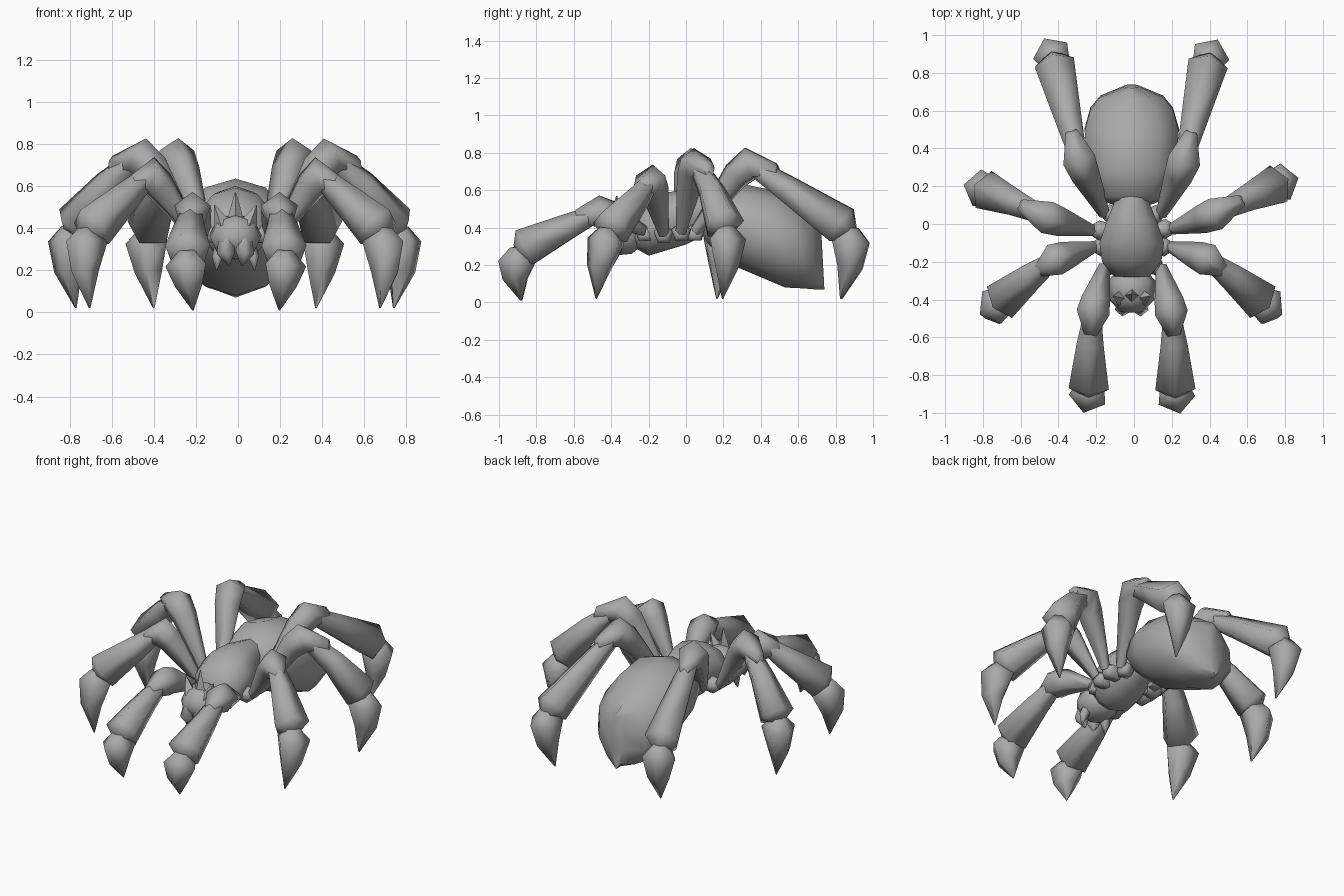
import bpy, bmesh, math
from mathutils import Vector

if "Cube" in bpy.data.objects:
    bpy.data.objects.remove(bpy.data.objects["Cube"])

grey = bpy.data.materials.new("grey")
grey.diffuse_color = (0.4, 0.4, 0.4, 1)
grey.use_nodes = True
grey.node_tree.nodes["Principled BSDF"].inputs["Base Color"].default_value = grey.diffuse_color
SHIFT = -0.012  # body sits slightly off centre


def loft(name, rings, sides, angle=50):
    """Skin rings given as (centre, half axis u, half axis v), closed at both ends."""
    bm = bmesh.new()
    loops = []
    for c, u, v in rings:
        loops.append([bm.verts.new(c + u * math.cos(a) + v * math.sin(a))
                      for a in (2 * math.pi * i / sides for i in range(sides))])
    for a, b in zip(loops, loops[1:]):
        for i in range(sides):
            j = (i + 1) % sides
            bm.faces.new((a[i], a[j], b[j], b[i]))
    bm.faces.new(loops[0][::-1])
    bm.faces.new(loops[-1])
    bmesh.ops.recalc_face_normals(bm, faces=bm.faces)
    me = bpy.data.meshes.new(name)
    bm.to_mesh(me)
    bm.free()
    me.materials.append(grey)
    ob = bpy.data.objects.new(name, me)
    bpy.context.collection.objects.link(ob)
    bpy.context.view_layer.objects.active = ob
    ob.select_set(True)
    bpy.ops.object.shade_smooth_by_angle(angle=math.radians(angle))
    ob.select_set(False)


def body(name, rings, sides):
    """Rings as (top y, top z, bottom y, bottom z, half width)."""
    out = []
    for ty, tz, by, bz, w in rings:
        top, bot = Vector((SHIFT, ty, tz)), Vector((SHIFT, by, bz))
        out.append(((top + bot) / 2, (top - bot) / 2, Vector((w, 0, 0))))
    loft(name, out, sides, 60)


def limb(name, pts, radii, sides=5):
    """Tapered limb through points, with a ridge kept on the upper side."""
    pts = [Vector(p) for p in pts]
    axis = (pts[-1] - pts[0]).normalized()
    out = []
    for i, (p, r) in enumerate(zip(pts, radii)):
        t = (pts[min(i + 1, len(pts) - 1)] - pts[max(i - 1, 0)]).normalized()
        t = (t + axis).normalized()
        flat = Vector((p.x, p.y, 0)).normalized()
        ref = Vector((0, 0, 1)) if abs(t.z) < 0.8 else flat
        u = (ref - t * ref.dot(t)).normalized()
        out.append((p, u * r, t.cross(u) * r))
    loft(name, out, sides, 74)


# Torso
body("abdomen", [(0.12, 0.55, 0.08, 0.37, 0.08), (0.15, 0.58, 0.12, 0.31, 0.19),
                 (0.29, 0.635, 0.27, 0.19, 0.245), (0.47, 0.60, 0.53, 0.08, 0.262),
                 (0.59, 0.53, 0.63, 0.075, 0.23), (0.66, 0.48, 0.69, 0.07, 0.175),
                 (0.72, 0.44, 0.74, 0.07, 0.04)], 10)
body("thorax", [(-0.28, 0.46, -0.27, 0.29, 0.10), (-0.20, 0.54, -0.20, 0.25, 0.165),
                (-0.10, 0.59, -0.10, 0.28, 0.18), (0.02, 0.60, 0.0, 0.31, 0.14),
                (0.13, 0.58, 0.10, 0.36, 0.095), (0.18, 0.57, 0.16, 0.38, 0.085)], 10)
body("head", [(-0.24, 0.42, -0.24, 0.30, 0.07), (-0.31, 0.47, -0.29, 0.26, 0.125),
              (-0.41, 0.46, -0.39, 0.25, 0.12), (-0.47, 0.39, -0.45, 0.29, 0.065)], 8)

# Head spikes, jaws and fangs
limb("centre_spike", [(SHIFT, -0.38, 0.42), (SHIFT, -0.37, 0.57)], [0.045, 0.003], 4)
for s, side in ((1, "right"), (-1, "left")):
    def at(x, y, z):
        return (SHIFT + s * x, y, z)
    limb(side + "_spike", [at(0.06, -0.39, 0.41), at(0.10, -0.38, 0.51)], [0.045, 0.003], 4)
    limb(side + "_jaw", [at(0.04, -0.42, 0.36), at(0.045, -0.445, 0.28),
                         at(0.03, -0.43, 0.22)], [0.04, 0.045, 0.004])
    limb(side + "_fang", [at(0.07, -0.36, 0.31), at(0.085, -0.38, 0.26),
                          at(0.09, -0.39, 0.20)], [0.03, 0.028, 0.003])

# Legs: hip, knee, knee end, ankle, tip, and a small fore-aft offset between sides
LEGS = {
    "front": ((.15, -.22, .38), (.205, -.45, .485), (.22, -.56, .46), (.23, -.90, .265), (.205, -.88, .01), -.008),
    "front_side": ((.20, -.12, .37), (.40, -.185, .66), (.47, -.23, .62), (.71, -.425, .37), (.69, -.48, .02), .0),
    "rear_side": ((.21, -.03, .38), (.43, .035, .75), (.56, .10, .71), (.785, .20, .38), (.755, .18, .02), .02),
    "rear": ((.15, .05, .38), (.275, .32, .75), (.31, .46, .71), (.415, .885, .37), (.385, .83, .02), -.008),
}
for part, (*joints, skew) in LEGS.items():
    for s, side in ((1, "right"), (-1, "left")):
        name = f"{side}_{part}_"
        hip, knee, bend, ankle, tip = [
            Vector((s * x - 0.015 * min(1, abs(x) * 3), y + s * skew * abs(x), z))
            for x, y, z in joints]
        out = Vector((ankle.x - bend.x, ankle.y - bend.y, 0)).normalized()
        inner = Vector((hip.x * 0.5, hip.y, hip.z - 0.02))
        limb(name + "coxa", [inner, hip.lerp(inner, 0.3), hip], [0.035, 0.055, 0.035])
        # Femur ends in a pointed cap overhanging the tibia
        limb(name + "femur", [hip, hip.lerp(knee, 0.8), knee.lerp(bend, 0.2),
                              bend + out * 0.03], [0.03, 0.08, 0.092, 0.035])
        low = bend - Vector((0, 0, 0.05 if bend.z > 0.65 else 0.025))
        limb(name + "tibia", [low.lerp(knee, 0.5), low.lerp(ankle, 0.2),
                              low.lerp(ankle, 0.88), ankle], [0.055, 0.075, 0.112, 0.045])
        swell = ankle - Vector((0, 0, 0.04))
        mid = swell.lerp(tip, 0.45) + out * 0.02
        limb(name + "claw", [ankle + Vector((0, 0, 0.03)), swell, mid, tip],
             [0.04, 0.105, 0.07, 0.004])
